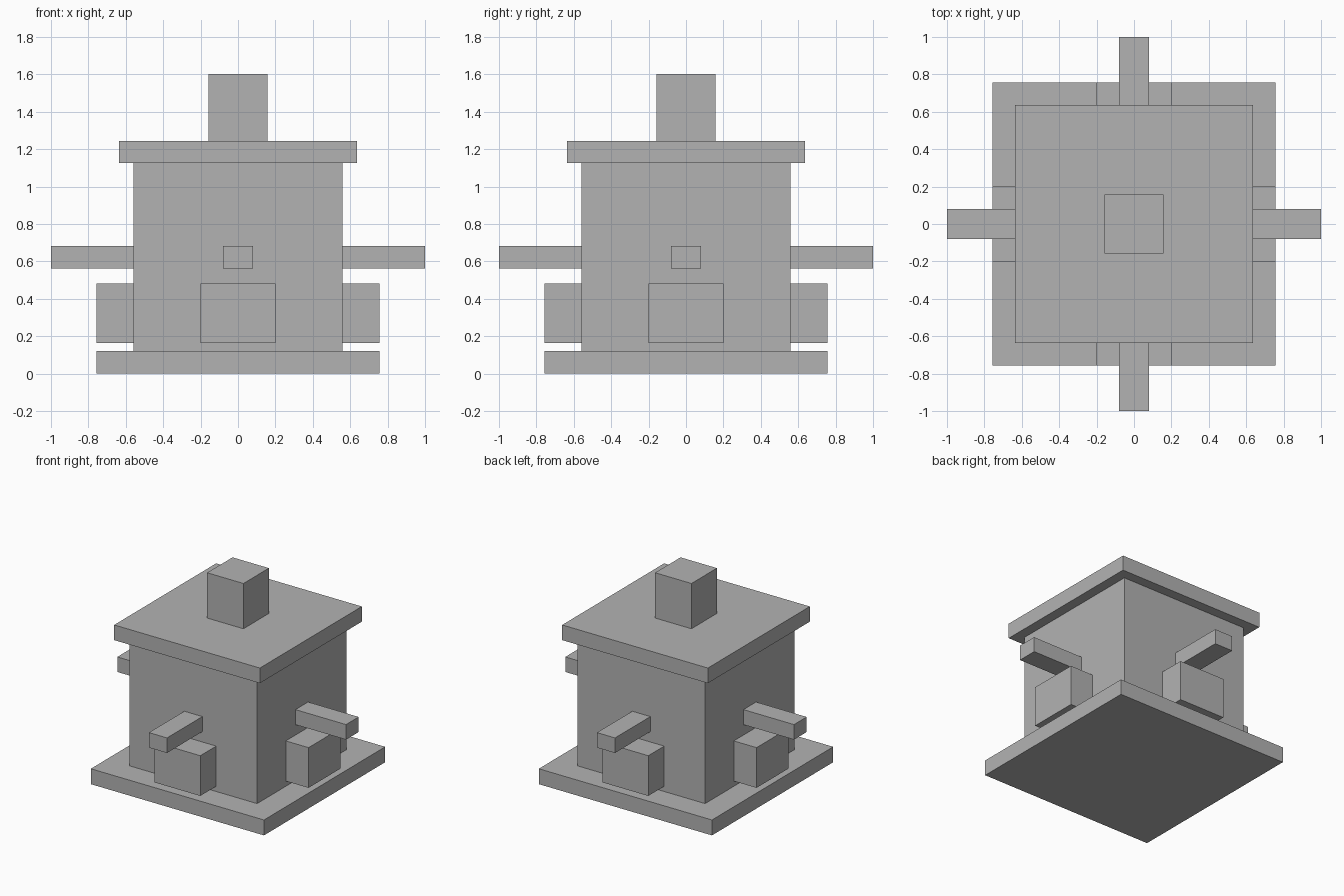
import bpy
import math
from mathutils import Matrix

if "Cube" in bpy.data.objects:
    bpy.data.objects.remove(bpy.data.objects["Cube"])

stone = bpy.data.materials.new("plain_grey")
stone.diffuse_color = (0.45, 0.45, 0.45, 1.0)
stone.use_nodes = True
stone.node_tree.nodes["Principled BSDF"].inputs["Base Color"].default_value = stone.diffuse_color


def box(name, x, y, z, turn=0.0):
    """Box from (min, max) ranges, turned about the vertical axis."""
    bpy.ops.mesh.primitive_cube_add(size=1)
    ob = bpy.context.object
    ob.name = ob.data.name = name
    size = [r[1] - r[0] for r in (x, y, z)]
    mid = [(r[0] + r[1]) / 2 for r in (x, y, z)]
    ob.data.transform(Matrix.Rotation(turn, 4, 'Z')
                      @ Matrix.Translation(mid)
                      @ Matrix.Diagonal((*size, 1)))
    ob.data.materials.append(stone)
    return ob


def square(name, half, z0, z1):
    return box(name, (-half, half), (-half, half), (z0, z1))


# Central stack
square("base_slab", 0.757, 0.0, 0.122)
square("body", 0.558, 0.122, 1.125)
square("roof_slab", 0.637, 1.125, 1.245)
square("chimney", 0.159, 1.245, 1.603)

# A block and a projecting beam on each of the four walls
for i, side in enumerate(("right", "back", "left", "front")):
    turn = i * math.pi / 2
    box(side + "_block", (0.558, 0.757), (-0.2, 0.2), (0.163, 0.481), turn)
    box(side + "_beam", (0.558, 1.0), (-0.079, 0.079), (0.563, 0.682), turn)
